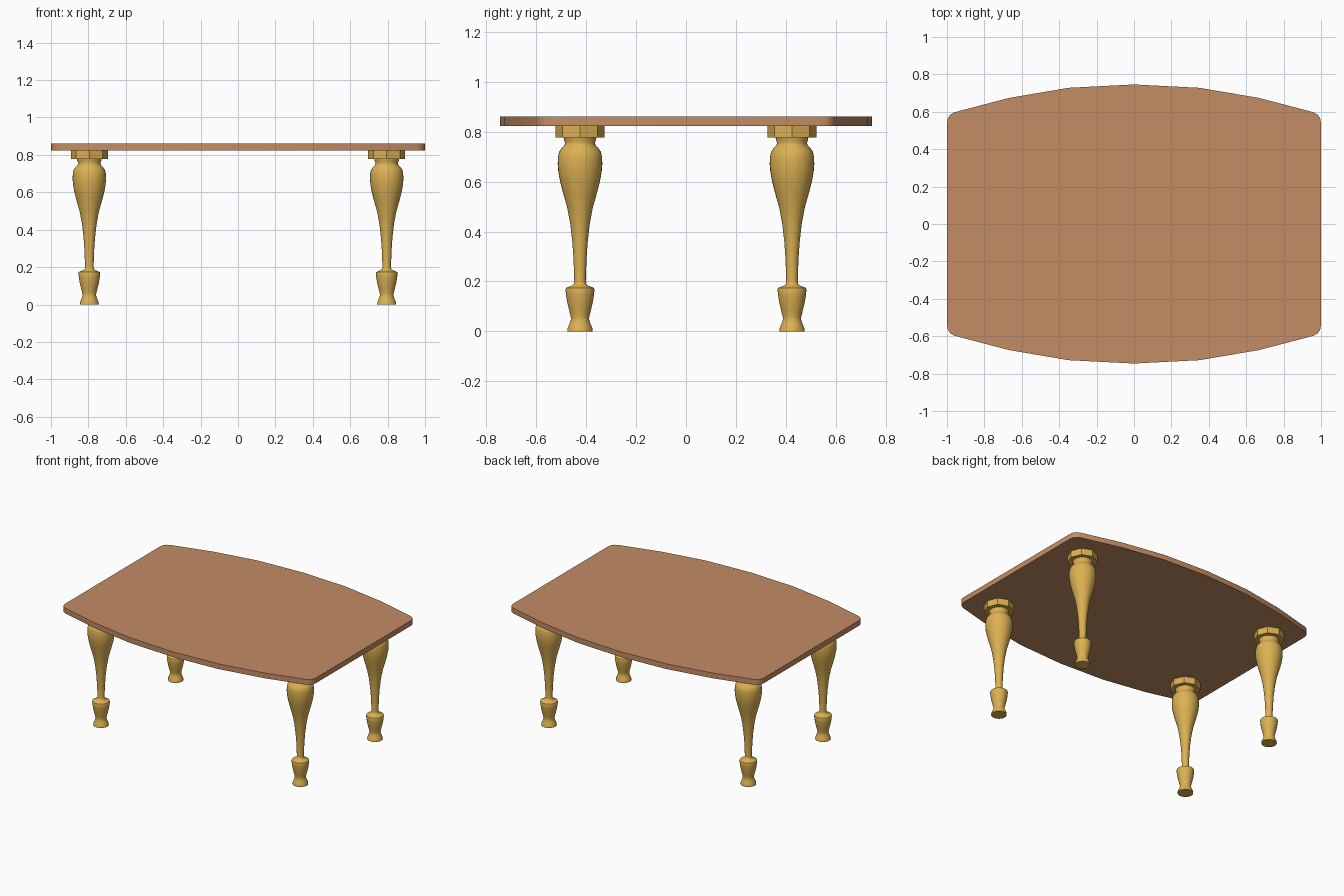
import bpy, bmesh, math

if "Cube" in bpy.data.objects:
    bpy.data.objects.remove(bpy.data.objects["Cube"])


def material(name, color):
    m = bpy.data.materials.new(name)
    m.diffuse_color = (*color, 1)
    m.use_nodes = True
    m.node_tree.nodes["Principled BSDF"].inputs["Base Color"].default_value = m.diffuse_color
    return m


tan = material("tan wood", (0.55, 0.265, 0.13))
gold = material("golden wood", (0.72, 0.44, 0.085))


def finish(name, bm, mat, angle):
    bmesh.ops.recalc_face_normals(bm, faces=bm.faces)
    me = bpy.data.meshes.new(name)
    bm.to_mesh(me)
    bm.free()
    me.materials.append(mat)
    ob = bpy.data.objects.new(name, me)
    bpy.context.collection.objects.link(ob)
    bpy.ops.object.select_all(action='DESELECT')
    ob.select_set(True)
    bpy.context.view_layer.objects.active = ob
    bpy.ops.object.shade_smooth_by_angle(angle=math.radians(angle))
    return ob


def lathe(name, profile, cx, cy, sides, mat, angle):
    bm = bmesh.new()
    rings = [[bm.verts.new((cx + r * math.cos(2 * math.pi * i / sides),
                            cy + r * math.sin(2 * math.pi * i / sides), z))
              for i in range(sides)] for r, z in profile]
    for a, b in zip(rings, rings[1:]):
        for i in range(sides):
            j = (i + 1) % sides
            bm.faces.new((a[i], a[j], b[j], b[i]))
    bm.faces.new(rings[0][::-1])
    bm.faces.new(rings[-1])
    return finish(name, bm, mat, angle)


# tabletop: quarter outline mirrored to four quadrants, then extruded
quarter = [(1, 0.54), (0.995, 0.566), (0.982, 0.585), (0.958, 0.598),
           (0.668, 0.674), (0.35, 0.728)]
outline = (quarter + [(0, 0.746)] + [(-x, y) for x, y in quarter[::-1]]
           + [(-x, -y) for x, y in quarter] + [(0, -0.746)]
           + [(x, -y) for x, y in quarter[::-1]])
bm = bmesh.new()
face = bm.faces.new([bm.verts.new((x, y, 0.824)) for x, y in outline])
ext = bmesh.ops.extrude_face_region(bm, geom=[face])
bmesh.ops.translate(bm, vec=(0, 0, 0.038),
                    verts=[v for v in ext["geom"] if isinstance(v, bmesh.types.BMVert)])
finish("tabletop", bm, tan, 35)

# turned legs with octagonal mounting blocks
leg_profile = [(0.051, 0), (0.05, 0.012), (0.043, 0.028), (0.037, 0.045),
               (0.037, 0.058), (0.043, 0.082), (0.051, 0.115), (0.056, 0.145),
               (0.058, 0.168), (0.056, 0.174), (0.03, 0.185), (0.024, 0.192),
               (0.023, 0.205), (0.026, 0.29), (0.031, 0.36), (0.039, 0.43),
               (0.051, 0.495), (0.068, 0.555), (0.08, 0.602), (0.087, 0.64),
               (0.0895, 0.672), (0.088, 0.7), (0.084, 0.72), (0.074, 0.734),
               (0.063, 0.745), (0.06, 0.755), (0.064, 0.768), (0.066, 0.779)]
for sy, row in ((-1, "front"), (1, "back")):
    for sx, side in ((-1, "left"), (1, "right")):
        x, y = sx * 0.795, sy * 0.425
        lathe(f"{row}_{side}_leg", leg_profile, x, y, 32, gold, 40)
        lathe(f"{row}_{side}_leg_block", [(0.099, 0.777), (0.099, 0.825)],
              x, y, 8, gold, 30)
